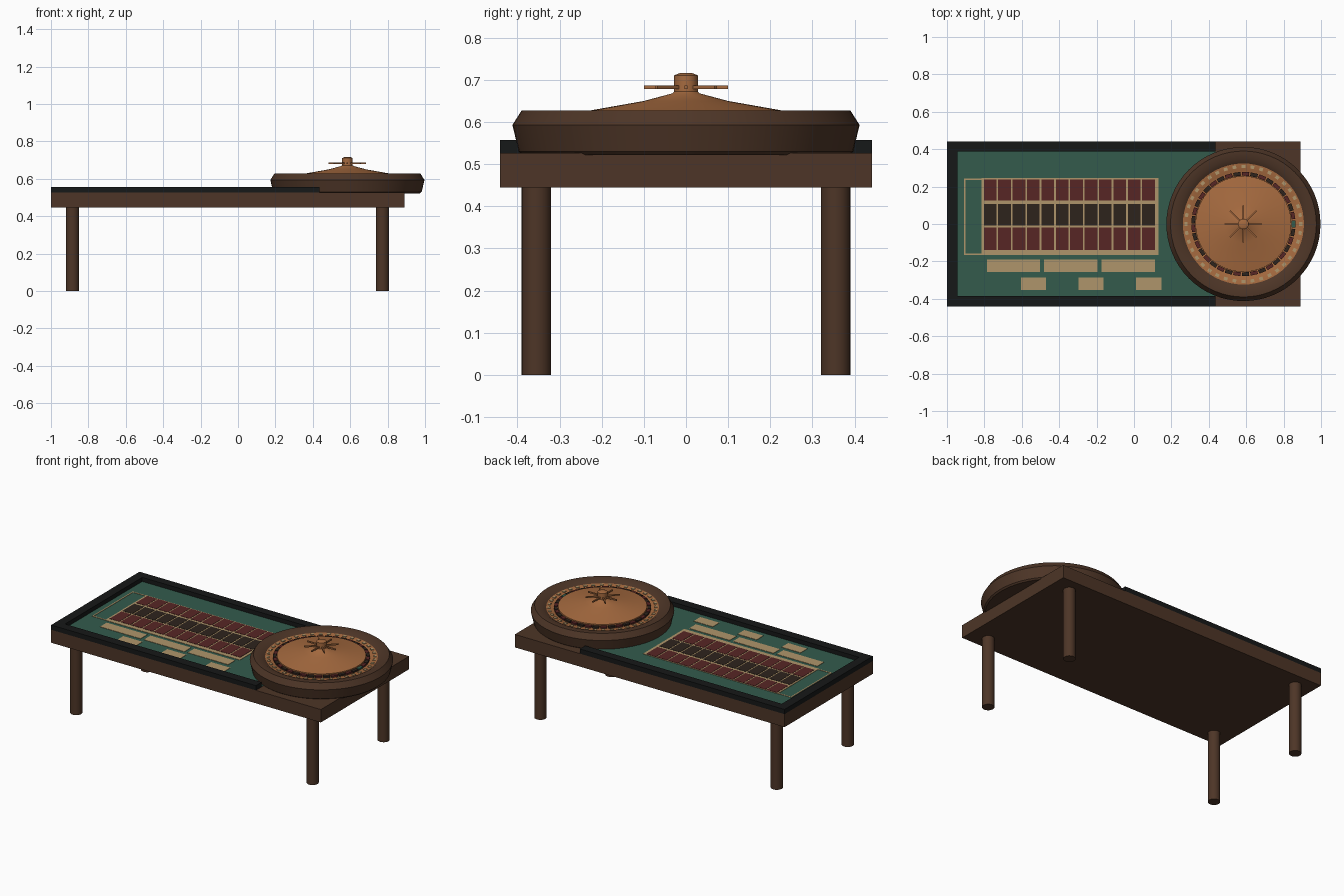
import bpy, bmesh, math
from mathutils import Matrix, Vector

if "Cube" in bpy.data.objects:
    bpy.data.objects.remove(bpy.data.objects["Cube"])


def material(name, r, g, b):
    m = bpy.data.materials.new(name)
    m.diffuse_color = (r, g, b, 1)
    m.use_nodes = True
    m.node_tree.nodes["Principled BSDF"].inputs["Base Color"].default_value = m.diffuse_color
    return m


DARK_WOOD = material("dark wood", 0.075, 0.036, 0.02)
LIGHT_WOOD = material("light wood", 0.38, 0.145, 0.05)
FELT = material("green felt", 0.033, 0.105, 0.073)
RAIL = material("black leather", 0.008, 0.009, 0.009)
RED = material("red", 0.095, 0.019, 0.018)
BLACK = material("black", 0.027, 0.017, 0.012)
TAN = material("tan", 0.43, 0.3, 0.145)

WX = 0.585   # wheel centre


def finish(name, bm, mat, smooth=False):
    bmesh.ops.recalc_face_normals(bm, faces=bm.faces)
    me = bpy.data.meshes.new(name)
    bm.to_mesh(me)
    bm.free()
    ob = bpy.data.objects.new(name, me)
    bpy.context.collection.objects.link(ob)
    me.materials.append(mat)
    if smooth:
        bpy.ops.object.select_all(action='DESELECT')
        ob.select_set(True)
        bpy.context.view_layer.objects.active = ob
        bpy.ops.object.shade_smooth_by_angle(angle=math.radians(30))
    return ob


def boxes(name, mat, spans):
    """One object from boxes given as (x0, x1, y0, y1, z0, z1)."""
    bm = bmesh.new()
    for x0, x1, y0, y1, z0, z1 in spans:
        m = Matrix.Translation(((x0 + x1) / 2, (y0 + y1) / 2, (z0 + z1) / 2))
        bmesh.ops.create_cube(bm, size=1, matrix=m @ Matrix.Diagonal((x1 - x0, y1 - y0, z1 - z0, 1)))
    return finish(name, bm, mat)


def lathe(name, mat, profile, x=WX, y=0, steps=64):
    """Revolve (radius, height) points about a vertical axis."""
    bm = bmesh.new()
    vs = [bm.verts.new((r, 0, z)) for r, z in profile]
    es = [bm.edges.new(p) for p in zip(vs, vs[1:])]
    bmesh.ops.spin(bm, geom=vs + es, cent=(0, 0, 0), axis=(0, 0, 1), angle=math.tau, steps=steps)
    bmesh.ops.remove_doubles(bm, verts=bm.verts, dist=1e-5)
    bmesh.ops.translate(bm, verts=bm.verts, vec=(x, y, 0))
    return finish(name, bm, mat, True)


def ring(name, mat, indices, count, radius, size, z):
    """Boxes set around the wheel; size is (radial, tangential, height)."""
    bm = bmesh.new()
    for i in indices:
        m = (Matrix.Translation((WX, 0, z)) @ Matrix.Rotation(math.tau * i / count, 4, 'Z')
             @ Matrix.Translation((radius, 0, 0)) @ Matrix.Diagonal((*size, 1)))
        bmesh.ops.create_cube(bm, size=1, matrix=m)
    return finish(name, bm, mat)


# Table body and legs
boxes("table_top", DARK_WOOD, [(-1, 0.89, -0.442, 0.442, 0.445, 0.527)])
for sx, x in (("left", -0.885), ("right", 0.772)):
    for sy, y in (("front", -0.355), ("back", 0.355)):
        lathe(f"{sy}_{sx}_leg", DARK_WOOD, [(0, 0), (0.035, 0), (0.035, 0.446), (0, 0.446)], x, y, 32)

# Felt and padded rail on three sides
boxes("felt", FELT, [(-0.95, 0.435, -0.39, 0.39, 0.52, 0.531)])
boxes("rail", RAIL, [(-1, -0.943, -0.442, 0.442, 0.527, 0.557),
                     (-0.943, 0.435, -0.442, -0.385, 0.527, 0.557),
                     (-0.943, 0.435, 0.388, 0.442, 0.527, 0.557)])

# Betting grid: backing shows between the coloured cells as lines
ZB, ZC = 0.533, 0.5345
boxes("grid_lines", TAN, [(-0.815, 0.13, -0.167, 0.245, 0.53, ZB)])


def cells(y0, y1):
    return [(-0.803 + 0.077 * i, -0.803 + 0.077 * i + 0.068, y0, y1, 0.531, ZC) for i in range(12)]


boxes("red_cells", RED, cells(0.125, 0.239) + cells(-0.138, -0.02))
boxes("black_cells", BLACK, cells(-0.009, 0.108))

# Outlined end box and outside bet panels
boxes("end_box_outline", TAN, [(-0.908, -0.9, -0.165, 0.243, 0.53, ZB),
                               (-0.9, -0.815, 0.235, 0.243, 0.53, ZB),
                               (-0.9, -0.815, -0.165, -0.157, 0.53, ZB)])
boxes("large_bet_panels", TAN, [(-0.787 + 0.307 * i, -0.503 + 0.307 * i, -0.257, -0.19, 0.53, ZB) for i in range(3)])
boxes("small_bet_panels", TAN, [(-0.604 + 0.308 * i, -0.47 + 0.308 * i, -0.352, -0.285, 0.53, ZB) for i in range(3)])

# Wheel bowl, sloping inner track and central cone
lathe("wheel_bowl", DARK_WOOD, [(0, 0.522), (0.388, 0.522), (0.397, 0.53), (0.412, 0.593), (0.39, 0.628),
                                (0.35, 0.628), (0.322, 0.612), (0.322, 0.6), (0, 0.6)])
lathe("wheel_track", LIGHT_WOOD, [(0, 0.59), (0.324, 0.59), (0.324, 0.613), (0.288, 0.609), (0.28, 0.606), (0, 0.606)])
lathe("wheel_cone", LIGHT_WOOD, [(0, 0.6), (0.256, 0.6), (0.256, 0.622), (0.225, 0.628), (0.1, 0.65),
                                 (0.033, 0.668), (0.028, 0.672), (0.028, 0.711), (0.015, 0.716), (0, 0.716)])

# Tan markers, number pockets and handle spokes
ring("track_markers", TAN, range(40), 40, 0.307, (0.017, 0.02, 0.01), 0.610)
ring("red_pockets", RED, range(1, 37, 2), 37, 0.268, (0.02, 0.039, 0.014), 0.609)
ring("black_pockets", BLACK, range(2, 37, 2), 37, 0.268, (0.02, 0.039, 0.014), 0.609)
ring("green_pocket", FELT, [0], 37, 0.268, (0.02, 0.039, 0.014), 0.609)
ring("handle_spokes", LIGHT_WOOD, range(8), 8, 0.06, (0.08, 0.008, 0.008), 0.683)
